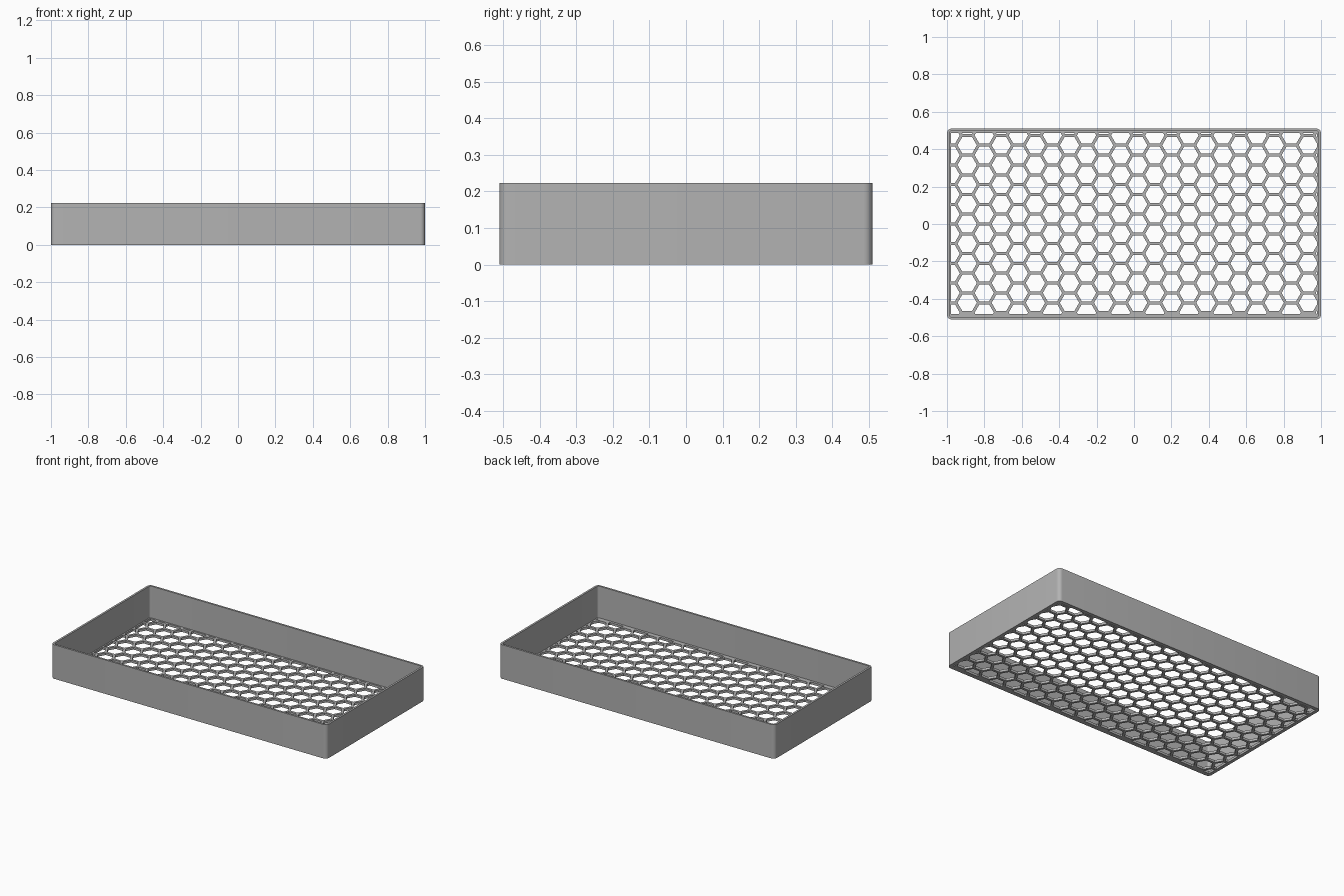
import bpy, bmesh
from math import sin, cos, pi, sqrt, radians

cube = bpy.data.objects.get("Cube")
if cube:
    bpy.data.objects.remove(cube, do_unlink=True)

HALF_X, HALF_Y, HEIGHT = 1.0, 0.51, 0.223
WALL, FLOOR, CORNER = 0.013, 0.015, 0.025
PITCH, BAR = 0.1053, 0.016            # honeycomb row spacing and bar width
COLUMN = PITCH * sqrt(3) / 2
FIRST_X = 0.02 - 11 * COLUMN

grey = bpy.data.materials.new("plain grey")
grey.use_nodes = True
grey.diffuse_color = (0.45, 0.45, 0.45, 1)
grey.node_tree.nodes["Principled BSDF"].inputs["Base Color"].default_value = grey.diffuse_color


def rounded_outline(hx, hy, r, steps=6):
    """Points of a rounded rectangle, counter-clockwise."""
    pts = []
    for q, (sx, sy) in enumerate([(1, 1), (-1, 1), (-1, -1), (1, -1)]):
        for i in range(steps + 1):
            a = (q + i / steps) * pi / 2
            pts.append((sx * (hx - r) + r * cos(a), sy * (hy - r) + r * sin(a)))
    return pts


def make_object(name, bm):
    bmesh.ops.recalc_face_normals(bm, faces=bm.faces)
    mesh = bpy.data.meshes.new(name)
    bm.to_mesh(mesh)
    bm.free()
    mesh.materials.append(grey)
    obj = bpy.data.objects.new(name, mesh)
    bpy.context.collection.objects.link(obj)
    return obj


def raise_faces(bm, height):
    out = bmesh.ops.extrude_face_region(bm, geom=bm.faces[:])
    verts = [g for g in out["geom"] if isinstance(g, bmesh.types.BMVert)]
    bmesh.ops.translate(bm, vec=(0, 0, height), verts=verts)


def smooth(obj):
    bpy.ops.object.select_all(action="DESELECT")
    obj.select_set(True)
    bpy.context.view_layer.objects.active = obj
    bpy.ops.object.shade_smooth_by_angle(angle=radians(30))


# Upright wall around the tray
bm = bmesh.new()
loops = [[bm.verts.new((x, y, FLOOR)) for x, y in rounded_outline(HALF_X - d, HALF_Y - d, CORNER - d)]
         for d in (0, WALL)]
n = len(loops[0])
for i in range(n):
    j = (i + 1) % n
    bm.faces.new((loops[0][i], loops[0][j], loops[1][j], loops[1][i]))
raise_faces(bm, HEIGHT - FLOOR)
wall = make_object("tray_wall", bm)

# Floor plate
bm = bmesh.new()
bm.faces.new([bm.verts.new((x, y, 0)) for x, y in rounded_outline(HALF_X, HALF_Y, CORNER)])
raise_faces(bm, FLOOR)
floor = make_object("honeycomb_floor", bm)

# Honeycomb cutter, trimmed to leave a solid rim
bm = bmesh.new()
radius = (PITCH - BAR) / sqrt(3)
for col in range(23):
    shift = 0 if col % 2 else PITCH / 2
    for row in range(-6, 7):
        cx, cy = FIRST_X + col * COLUMN, row * PITCH + shift
        bm.faces.new([bm.verts.new((cx + radius * cos(k * pi / 3), cy + radius * sin(k * pi / 3), -0.05))
                      for k in range(6)])
for co, no in [((0.978, 0, 0), (1, 0, 0)), ((-0.978, 0, 0), (-1, 0, 0)),
               ((0, 0.487, 0), (0, 1, 0)), ((0, -0.481, 0), (0, -1, 0))]:
    bmesh.ops.bisect_plane(bm, geom=bm.verts[:] + bm.edges[:] + bm.faces[:],
                           plane_co=co, plane_no=no, clear_outer=True)
raise_faces(bm, 0.1)
cutter = make_object("honeycomb_cutter", bm)
cutter.hide_render = True

mod = floor.modifiers.new("holes", "BOOLEAN")
mod.operation, mod.solver, mod.object = "DIFFERENCE", "EXACT", cutter
bpy.context.view_layer.objects.active = floor
bpy.ops.object.modifier_apply(modifier=mod.name)
bpy.data.objects.remove(cutter, do_unlink=True)

smooth(wall)
smooth(floor)
